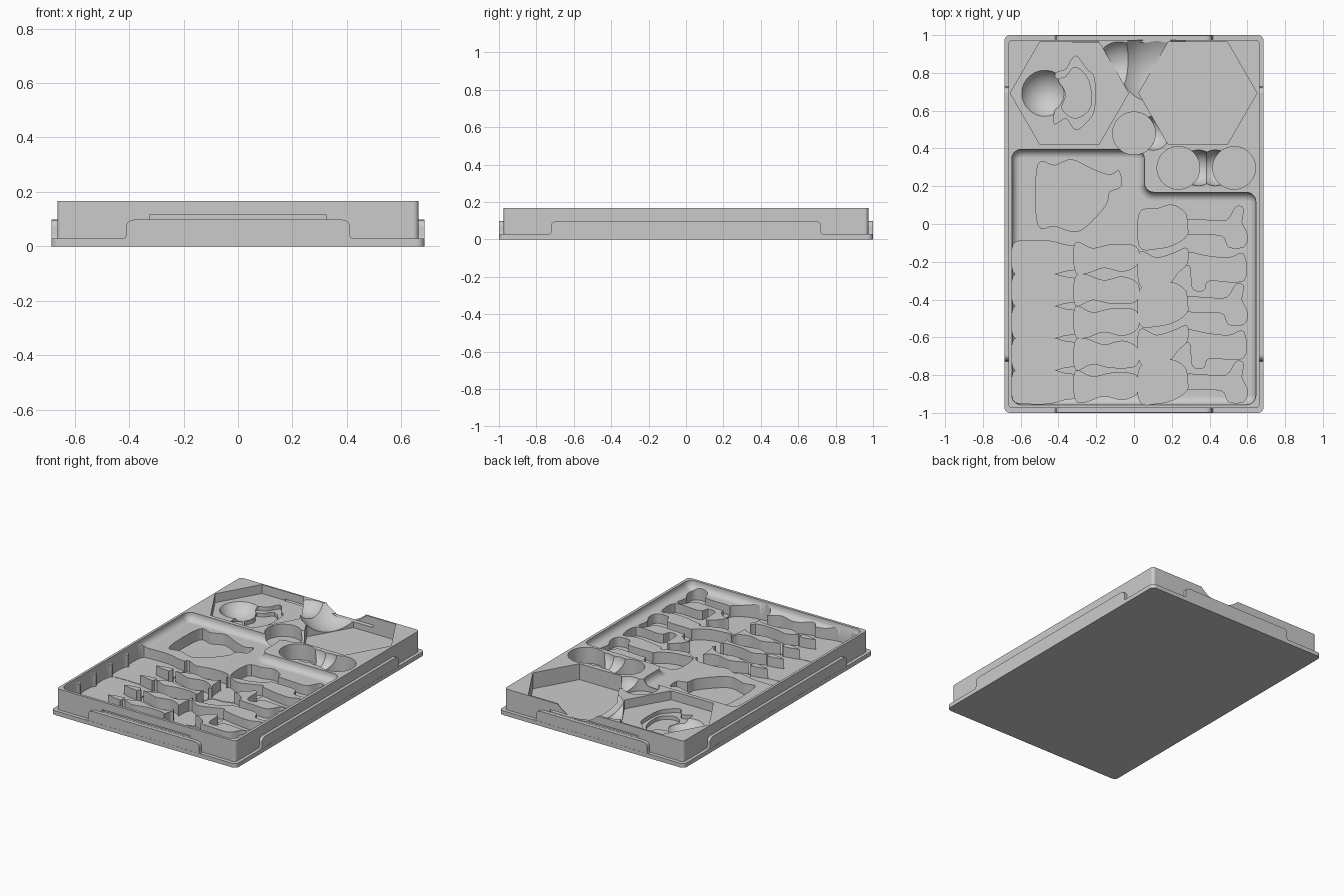
import bpy
import bmesh
import math
from mathutils import Matrix, Vector

default = bpy.data.objects.get("Cube")
if default:
    bpy.data.objects.remove(default, do_unlink=True)

TOP = 0.167      # tray rim height
ABOVE = 0.3      # cutters reach up to here
BASIN = 0.115    # floor of the large basin
DEEP = 0.04      # floor of the figure pockets

grey = bpy.data.materials.new("plain grey")
grey.use_nodes = True
grey.diffuse_color = (0.6, 0.6, 0.6, 1)
grey.node_tree.nodes["Principled BSDF"].inputs["Base Color"].default_value = grey.diffuse_color


def finish(name, bm):
    bmesh.ops.recalc_face_normals(bm, faces=bm.faces)
    mesh = bpy.data.meshes.new(name)
    bm.to_mesh(mesh)
    bm.free()
    mesh.materials.append(grey)
    obj = bpy.data.objects.new(name, mesh)
    bpy.context.collection.objects.link(obj)
    return obj


def prism(name, points, low, high, corner=0, fillet=0, matrix=None):
    """Extrude an outline, optionally rounding its corners and bottom edge."""
    bm = bmesh.new()
    base = bm.faces.new([bm.verts.new((x, y, low)) for x, y in points])
    grown = bmesh.ops.extrude_face_region(bm, geom=[base], use_keep_orig=True)
    moved = [v for v in grown["geom"] if isinstance(v, bmesh.types.BMVert)]
    bmesh.ops.translate(bm, vec=(0, 0, high - low), verts=moved)
    bmesh.ops.recalc_face_normals(bm, faces=bm.faces)
    if corner:
        edges = [e for e in bm.edges if abs(e.verts[0].co.z - e.verts[1].co.z) > 0.001]
        bmesh.ops.bevel(bm, geom=edges, offset=corner, segments=6, profile=0.5, affect='EDGES')
    if fillet:
        edges = [e for e in bm.edges if all(abs(v.co.z - low) < 0.001 for v in e.verts)]
        bmesh.ops.bevel(bm, geom=edges, offset=fillet, segments=6, profile=0.5, affect='EDGES')
    if matrix:
        bm.transform(matrix)
    return finish(name, bm)


def rectangle(w, d):
    return [(-w, -d), (w, -d), (w, d), (-w, d)]


def circle(x, y, r, sides, start=0):
    angles = [start + math.tau * i / sides for i in range(sides)]
    return [(x + r * math.cos(a), y + r * math.sin(a)) for a in angles]


def scoop(x, y, z, radius, depth):
    """Ball cutter with the given rim radius at height z."""
    ball = (radius ** 2 + depth ** 2) / (2 * depth)
    bm = bmesh.new()
    bmesh.ops.create_uvsphere(bm, u_segments=48, v_segments=32, radius=ball)
    bmesh.ops.translate(bm, vec=(x, y, z - depth + ball), verts=bm.verts)
    return finish("scoop cutter", bm)


def flowing(points, shift=0, flip=1, steps=4):
    """Closed smooth curve through points given in hundredths."""
    pts = [Vector((x / 100, flip * y / 100 + shift)) for x, y in points]
    out = []
    for i, p in enumerate(pts):
        before, after, far = pts[i - 1], pts[(i + 1) % len(pts)], pts[(i + 2) % len(pts)]
        for k in range(steps):
            t = k / steps
            pull = (after - before) * t
            bend = (2 * before - 5 * p + 4 * after - far) * t ** 2
            twist = (3 * p - before - 3 * after + far) * t ** 3
            out.append(tuple(p + (pull + bend + twist) / 2))
    return out


# Body, base flange and raised side tabs
tray = prism("tray", rectangle(0.664, 0.975), 0, TOP, corner=0.02)


def combine(other, operation='DIFFERENCE'):
    mod = tray.modifiers.new("combine", 'BOOLEAN')
    mod.operation, mod.solver, mod.object = operation, 'EXACT', other
    bpy.context.view_layer.objects.active = tray
    bpy.ops.object.modifier_apply(modifier=mod.name)
    bpy.data.objects.remove(other, do_unlink=True)


def pocket(points, floor):
    combine(prism("pocket cutter", points, floor, ABOVE))


def tab_profile(w):
    half = [(w + 0.005, 0.01), (w + 0.005, 0.03), (w, 0.04), (w, 0.07)]
    half += [(w - 0.03 + 0.03 * math.cos(a), 0.07 + 0.028 * math.sin(a))
             for a in (math.pi / 8 * k for k in range(1, 5))]
    return half + [(-x, z) for x, z in reversed(half)]


combine(prism("flange", rectangle(0.686, 1), 0, 0.028, corner=0.03), 'UNION')
upright = Matrix.Rotation(math.pi / 2, 4, 'X')
sideways = Matrix.Rotation(math.pi / 2, 4, 'Z') @ upright
combine(prism("end tabs", tab_profile(0.412), -0.999, 0.999, matrix=upright), 'UNION')
combine(prism("side tabs", tab_profile(0.722), -0.685, 0.685, matrix=sideways), 'UNION')

# Narrow slot in each end wall
for side in (-1, 1):
    place = Matrix.Translation((0, side * 0.985, 0))
    combine(prism("slot cutter", rectangle(0.325, 0.025), 0.099, 0.115, matrix=place))

# Large stepped basin with a rounded floor edge
basin = [(-0.647, -0.957), (0.645, -0.957), (0.645, 0.168),
         (0.055, 0.168), (0.055, 0.395), (-0.647, 0.395)]
combine(prism("basin cutter", basin, BASIN, ABOVE, corner=0.05, fillet=0.045))

# Hexagonal and round token wells
pocket(circle(-0.342, 0.693, 0.313, 6), 0.107)
pocket(circle(0.338, 0.693, 0.313, 6), 0.06)
for x, y, floor in ((0, 0.48, 0.085), (0.235, 0.297, 0.062), (0.53, 0.297, 0.06)):
    pocket(circle(x, y, 0.113, 48), floor)

# Finger scoops
combine(scoop(0.12, 0.84, TOP, 0.2, 0.105))
combine(scoop(-0.08, 0.85, TOP, 0.115, 0.06))
combine(scoop(0.1, 0.48, TOP, 0.09, 0.07))
for x in (0.34, 0.43):
    combine(scoop(x, 0.297, TOP, 0.095, 0.09))
combine(scoop(-0.472, 0.692, 0.107, 0.122, 0.07))

# Stepped figure recess in the left hexagon
outer = [(-42, 79), (-36, 82), (-31, 89), (-25, 82), (-21, 77), (-21, 61), (-25, 54),
         (-31, 50), (-36, 56), (-42, 53), (-42, 60), (-38, 69)]
inner = [(-40, 76), (-36, 78), (-31, 83), (-24, 76), (-23, 62), (-31, 56), (-38, 61), (-36, 69)]
pocket(flowing(outer), 0.08)
pocket(flowing(inner), 0.055)

# Large figure pocket
large = [(-51, 31), (-42, 31), (-33, 34), (-22, 29), (-13, 26), (-8, 28), (-7, 20),
         (-13, 17), (-15, 10), (-25, -1), (-32, -4), (-42, -1), (-51, 0)]
pocket(flowing(large), DEEP)

# Right column of alternating figure pockets, each a body and a leg part
body_a = [(3, 6), (12, 8), (20, 10), (27, 6), (28, 0), (28, -6), (21, -11), (12, -13), (3, -12)]
legs_a = [(27, 2), (38, 2), (49, 2), (54, 9), (58, 8), (57, 1), (60, -6),
          (58, -12), (50, -12), (46, -6), (27, -5)]
body_b = [(3, -15), (12, -18), (22, -15), (28, -13), (28, -21), (23, -26), (19, -31),
          (11, -34), (3, -32)]
legs_b = [(27, -15), (39, -17), (50, -18), (58, -16), (58, -30), (40, -30), (37, -35),
          (31, -34), (30, -23), (27, -21)]
for row in range(3):
    shift = -0.41 * row
    pocket(flowing(body_a, shift), DEEP)
    pocket(flowing(legs_a, shift), DEEP + 0.012)
    if row < 2:
        pocket(flowing(body_b, shift), DEEP + 0.003)
        pocket(flowing(legs_b, shift), DEEP + 0.015)

# Left column of figure pockets, joined by a finger channel
head = [(-31, 8), (-22, 5), (-12, 7), (1, 6), (2, -3), (-6, -7), (-16, -5), (-25, -8), (-31, -7)]
tail = [(-64, 7), (-57, 9), (-45, 9), (-37, 7), (-30, 5), (-30, -5), (-37, -7),
        (-45, -9), (-57, -9), (-64, -7)]
for row in range(5):
    shift = -0.18 - 0.17 * row
    odd = row % 2
    pocket(flowing(head, shift, 1 - 2 * odd), DEEP + 0.002 * odd)
    pocket(flowing(tail, shift), DEEP + 0.008 + 0.002 * odd)

# Clean shading
for item in bpy.context.selected_objects:
    item.select_set(False)
tray.select_set(True)
bpy.context.view_layer.objects.active = tray
bpy.ops.object.shade_smooth_by_angle(angle=math.radians(30))
weighted = tray.modifiers.new("weighted normals", 'WEIGHTED_NORMAL')
weighted.keep_sharp = True
